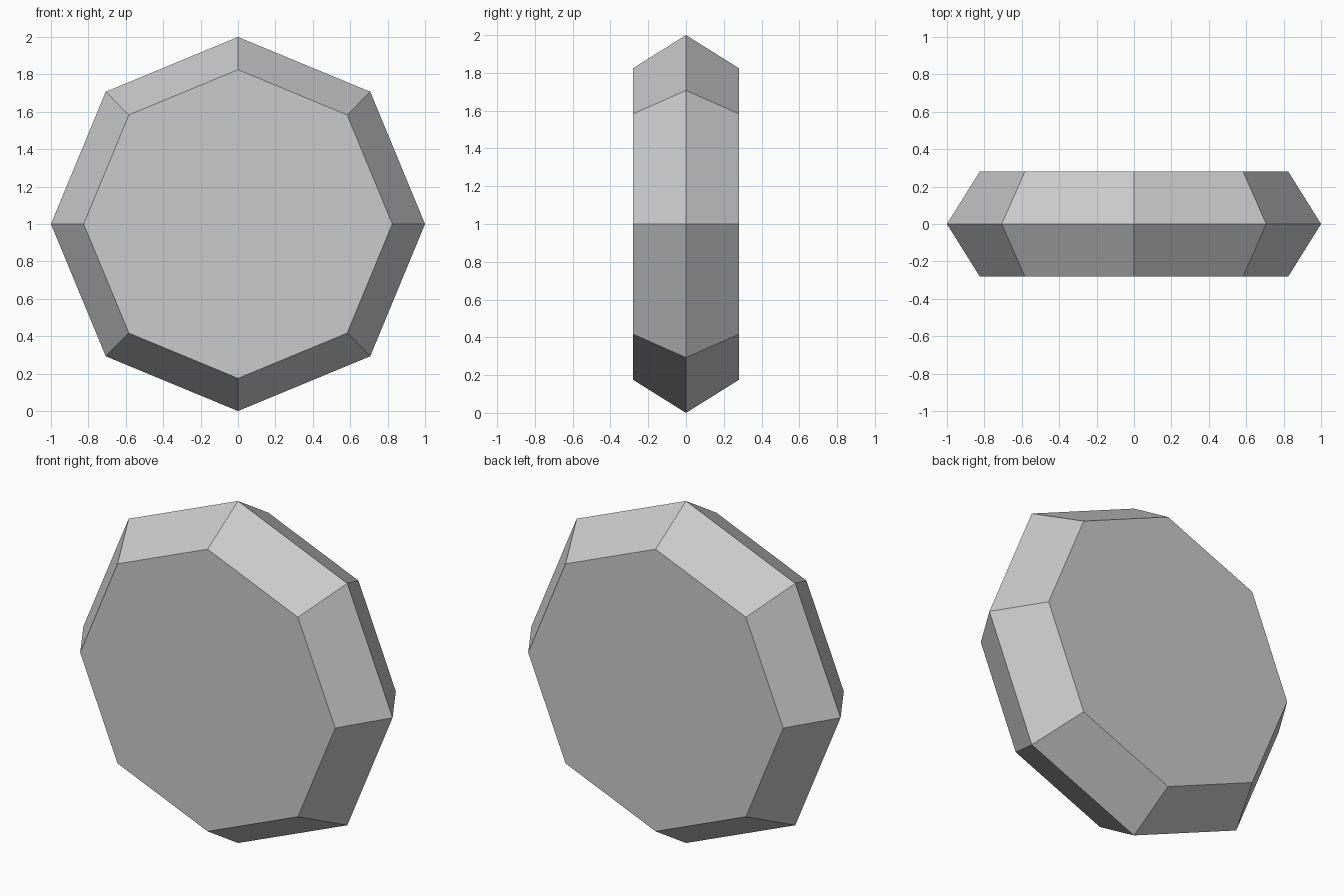
import bpy, bmesh, math

if "Cube" in bpy.data.objects:
    bpy.data.objects.remove(bpy.data.objects["Cube"])

SIDES = 8
# (y, radius): front face, widest ridge, back face
PROFILE = [(-0.28, 0.825), (0.0, 1.0), (0.28, 0.825)]

grey = bpy.data.materials.new("light_grey")
grey.diffuse_color = (0.6, 0.6, 0.6, 1.0)
grey.use_nodes = True
grey.node_tree.nodes["Principled BSDF"].inputs["Base Color"].default_value = grey.diffuse_color

# Octagonal disc with bevelled rim
bm = bmesh.new()
rings = [[bm.verts.new((r * math.cos(math.tau * i / SIDES), y,
                        1.0 + r * math.sin(math.tau * i / SIDES)))
          for i in range(SIDES)] for y, r in PROFILE]

# Sloped rim faces
for a, b in zip(rings, rings[1:]):
    for i in range(SIDES):
        j = (i + 1) % SIDES
        bm.faces.new((a[i], a[j], b[j], b[i]))

# Flat front and back faces
bm.faces.new(rings[0])
bm.faces.new(rings[-1])
bmesh.ops.recalc_face_normals(bm, faces=bm.faces[:])

mesh = bpy.data.meshes.new("octagonal_disc")
bm.to_mesh(mesh)
bm.free()
mesh.materials.append(grey)
disc = bpy.data.objects.new("octagonal_disc", mesh)
bpy.context.collection.objects.link(disc)
